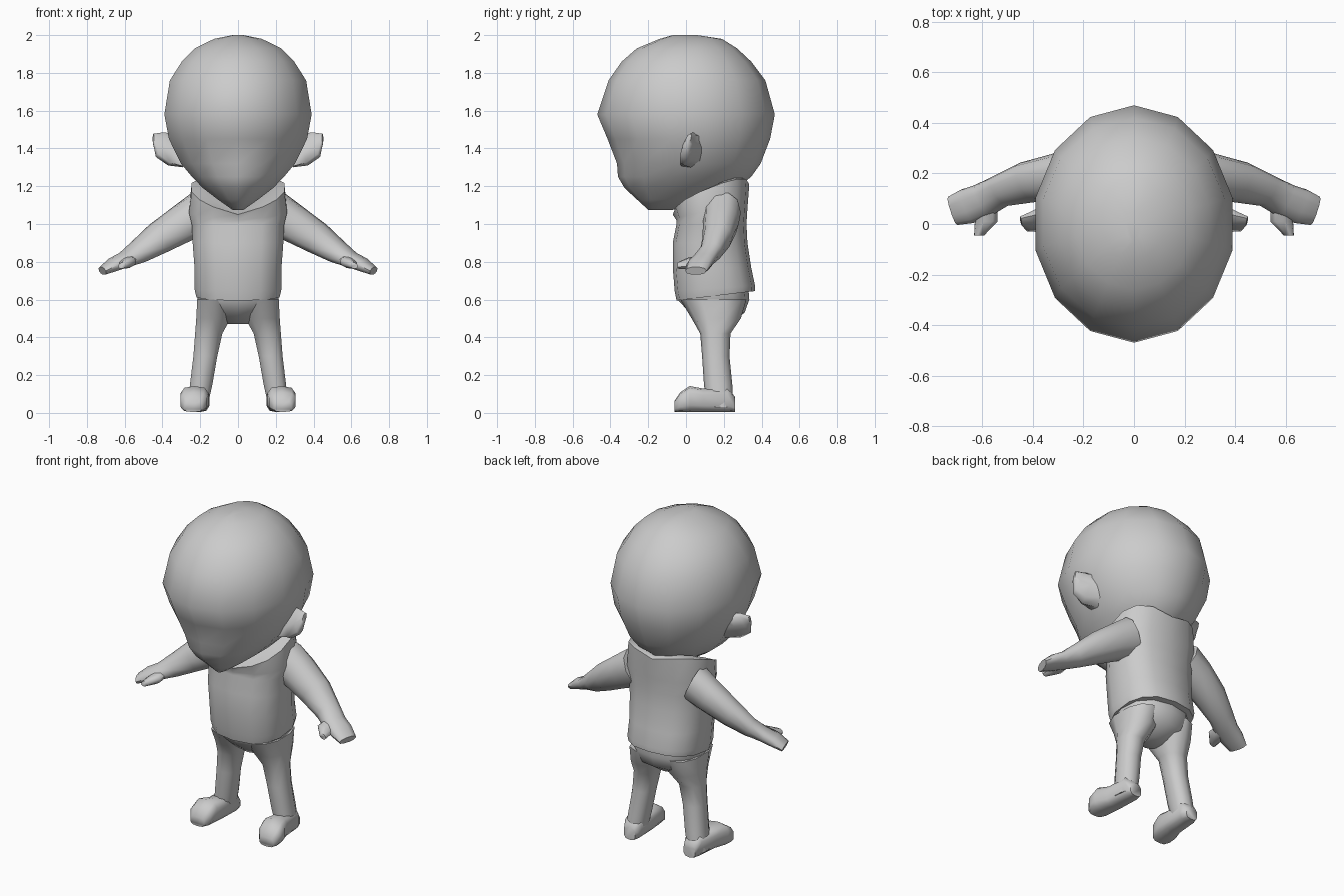
import bpy, bmesh, math
from mathutils import Vector

clay = bpy.data.materials.new("clay grey")
clay.diffuse_color = (0.6, 0.6, 0.6, 1)


def loft(name, rings, n=12, power=1.0, side=1, angle=60):
    """Skin rings of (centre, half axis u, half axis v, lift of the u ends)."""
    bm = bmesh.new()
    loops = []
    for c, u, v, lift in rings:
        c, u, v = Vector(c), Vector(u), Vector(v)
        loop = []
        for i in range(n):
            t = 2 * math.pi * i / n + math.pi / 2
            a, b = math.cos(t), math.sin(t)
            a = math.copysign(abs(a) ** power, a)
            b = math.copysign(abs(b) ** power, b)
            p = c + u * a + v * b
            p.z += lift * abs(a)
            p.x *= side
            loop.append(bm.verts.new(p))
        loops.append(loop)
    for lo, hi in zip(loops, loops[1:]):
        for i in range(n):
            j = (i + 1) % n
            bm.faces.new((lo[i], lo[j], hi[j], hi[i]))
    bm.faces.new(loops[0][::-1])
    bm.faces.new(loops[-1])
    bmesh.ops.recalc_face_normals(bm, faces=bm.faces)
    mesh = bpy.data.meshes.new(name)
    bm.to_mesh(mesh)
    bm.free()
    mesh.materials.append(clay)
    ob = bpy.data.objects.new(name, mesh)
    bpy.context.collection.objects.link(ob)
    bpy.ops.object.select_all(action='DESELECT')
    ob.select_set(True)
    bpy.context.view_layer.objects.active = ob
    bpy.ops.object.shade_smooth_by_angle(angle=math.radians(angle))
    return ob


def level(z, y0, y1, rx, x=0.0, tilt=0.0, lift=0.0):
    """Roughly horizontal ring from front y0 to back y1."""
    return ((x, (y0 + y1) / 2, z), (rx, 0, 0), (0, (y1 - y0) / 2, tilt), lift)


# Large rounded head with a pointed chin
loft("head", [
    level(1.075, -0.20, -0.07, 0.03),
    level(1.13, -0.26, 0.12, 0.11),
    level(1.19, -0.325, 0.27, 0.19),
    level(1.25, -0.36, 0.345, 0.25),
    level(1.32, -0.365, 0.395, 0.31),
    level(1.45, -0.415, 0.445, 0.375),
    level(1.58, -0.47, 0.47, 0.40),
    level(1.76, -0.41, 0.42, 0.37),
    level(1.86, -0.34, 0.345, 0.305),
    level(1.93, -0.26, 0.27, 0.235),
    level(1.98, -0.14, 0.19, 0.13),
    level(2.0, -0.07, 0.06, 0.03),
], 14)

# Shirt with a flared hem and a collar that rises to the back
loft("shirt", [
    level(0.62, -0.05, 0.365, 0.225, tilt=0.025),
    level(0.66, -0.06, 0.365, 0.235, tilt=0.015),
    level(0.77, -0.07, 0.345, 0.235),
    level(0.90, -0.07, 0.325, 0.245),
    level(1.00, -0.05, 0.32, 0.25),
    level(1.05, -0.05, 0.325, 0.265, tilt=0.03, lift=0.02),
    level(1.13, -0.07, 0.335, 0.25, tilt=0.08, lift=0.065),
    level(1.14, -0.03, 0.31, 0.19, tilt=0.08, lift=0.06),
], 14, 0.8)

# Shorts under the hem
loft("hips", [
    level(0.47, 0.09, 0.22, 0.06),
    level(0.53, 0.02, 0.31, 0.17),
    level(0.60, -0.045, 0.335, 0.215),
    level(0.66, -0.04, 0.33, 0.215),
], 12, 0.85)

for side, word in ((1, "left"), (-1, "right")):
    # Straight leg splaying out slightly
    loft(word + "_leg", [
        level(0.03, 0.11, 0.25, 0.055, 0.215),
        level(0.15, 0.095, 0.245, 0.062, 0.195),
        level(0.30, 0.085, 0.23, 0.066, 0.173),
        level(0.42, 0.075, 0.235, 0.075, 0.155),
        level(0.50, 0.03, 0.29, 0.095, 0.13),
        level(0.60, -0.03, 0.32, 0.10, 0.12),
    ], 10, 0.85, side)

    # Rounded foot, from heel to toe
    loft(word + "_foot", [
        ((x, y, h / 2 + 0.004), (w, 0, 0), (0, 0, h / 2), 0)
        for x, y, w, h in ((0.205, 0.26, 0.04, 0.08), (0.207, 0.22, 0.058, 0.13),
                           (0.215, 0.09, 0.062, 0.125), (0.23, 0.02, 0.076, 0.138),
                           (0.235, -0.03, 0.072, 0.105), (0.237, -0.06, 0.048, 0.06))
    ], 10, 0.65, side)

    # Arm sloping down and forward, ending in a flat mitten hand
    loft(word + "_arm", [
        ((0.19, 0.19, 1.06), (0.05, 0, 0.11), (0.02, 0.10, 0), 0),
        ((0.29, 0.185, 1.005), (0.04, 0, 0.095), (0.025, 0.095, 0), 0),
        ((0.42, 0.165, 0.925), (0.04, 0, 0.075), (0.03, 0.078, 0), 0),
        ((0.53, 0.13, 0.85), (0.03, 0, 0.053), (0.03, 0.058, 0), 0),
        ((0.60, 0.092, 0.81), (0.02, 0, 0.037), (0.03, 0.062, 0), 0),
        ((0.66, 0.07, 0.785), (0.015, 0, 0.034), (0.025, 0.066, 0), 0),
        ((0.718, 0.052, 0.752), (0.009, 0, 0.021), (0.018, 0.056, 0), 0),
    ], 10, 0.9, side)

    # Thumb pointing forward from the hand
    loft(word + "_thumb", [
        ((0.585, 0.07, 0.805), (0.045, 0, -0.012), (0.01, 0, 0.026), 0),
        ((0.585, 0.01, 0.792), (0.045, 0, -0.015), (0.01, 0, 0.025), 0),
        ((0.613, -0.045, 0.78), (0.02, 0, -0.008), (0.006, 0, 0.015), 0),
    ], 8, 0.9, side)

    # Ear flaring out and up
    loft(word + "_ear", [
        ((0.30, 0.045, 1.385), (0.01, 0.02, 0.085), (0, 0.075, 0.02), 0),
        ((0.36, 0.02, 1.395), (-0.01, 0.03, 0.085), (0.01, 0.04, 0.01), 0),
        ((0.415, 0.01, 1.42), (-0.02, 0.025, 0.065), (0.01, 0.028, 0), 0),
        ((0.448, 0.012, 1.45), (0.0, 0.01, 0.028), (0.004, 0.014, 0), 0),
    ], 8, 0.85, side)
